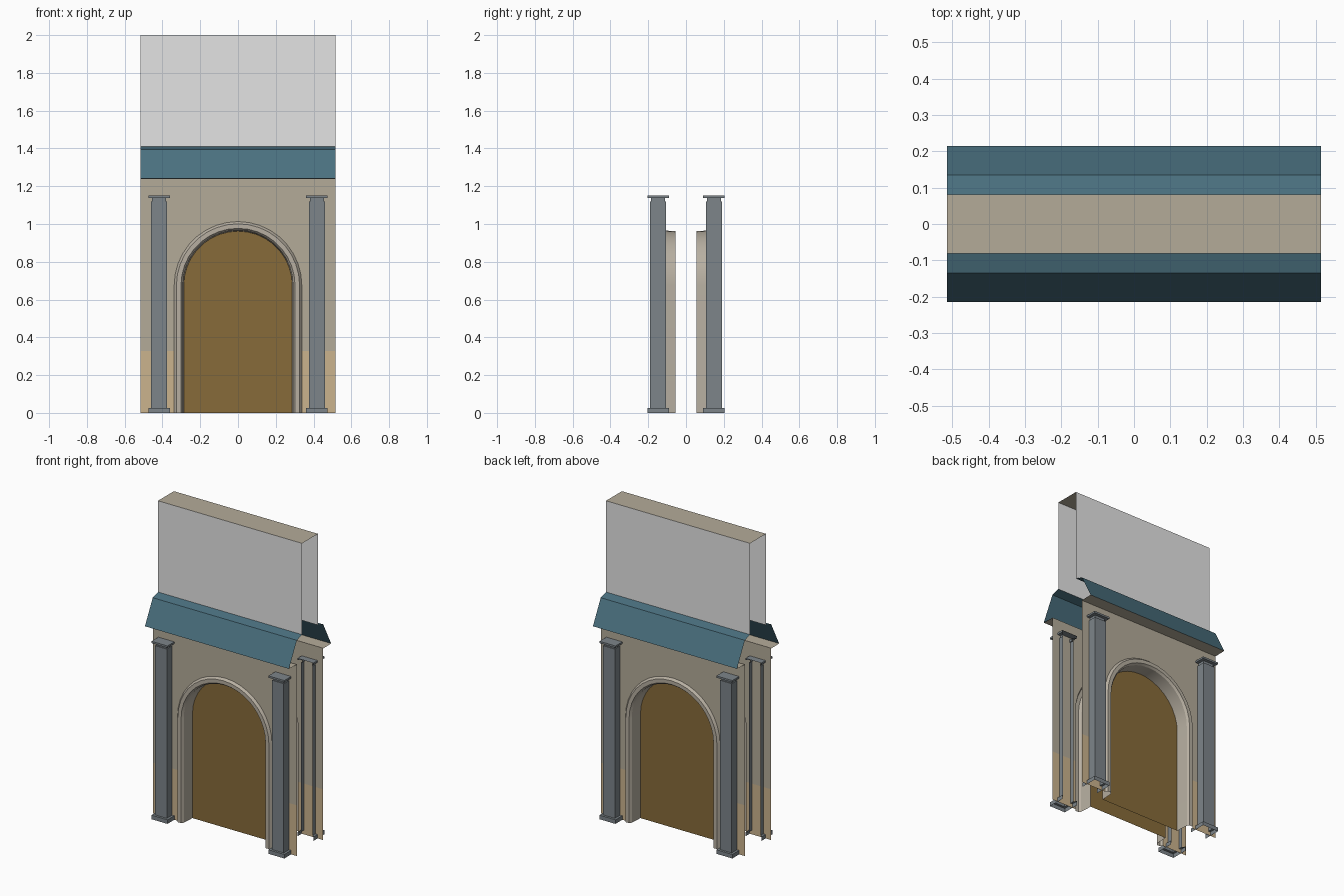
import bpy, math

if "Cube" in bpy.data.objects:
    bpy.data.objects.remove(bpy.data.objects["Cube"])

W = 0.515          # half width of the gate
WALL_Y = -0.135    # front wall plane
DOOR_Y = -0.055    # recessed door plane
SPRING = 0.675     # height where the arch starts
TOP = 1.24         # top of the lower wall
PLINTH = 0.328     # height of the colour change


def mat(name, r, g, b):
    def lin(c):
        c /= 255
        return c / 12.92 if c < 0.04045 else ((c + 0.055) / 1.055) ** 2.4
    m = bpy.data.materials.new(name)
    m.diffuse_color = (lin(r), lin(g), lin(b), 1)
    m.use_nodes = True
    m.node_tree.nodes["Principled BSDF"].inputs["Base Color"].default_value = m.diffuse_color
    return m


STONE = mat("beige_stone", 180, 171, 153)
TRIM = mat("pale_stone", 183, 175, 161)
TAN = mat("tan_plinth", 203, 179, 141)
DOOR = mat("brown_wood", 135, 107, 58)
GREY = mat("slate_grey", 125, 133, 138)
ROOF = mat("teal_roof", 74, 112, 127)
WHITE = mat("light_grey_panel", 228, 228, 228)


def add(name, verts, faces, mats):
    """Make a mesh and its twin turned half way round for the back side."""
    me = bpy.data.meshes.new(name)
    me.from_pydata(verts, [], faces)
    for m in mats:
        me.materials.append(m)
    front = bpy.data.objects.new("front_" + name, me)
    back = bpy.data.objects.new("back_" + name, me)
    back.rotation_euler.z = math.pi
    for o in (front, back):
        bpy.context.collection.objects.link(o)
    return me


def strip(name, profile, material):
    """Sheet of full width that follows a (y, z) profile upward."""
    verts = [(x, y, z) for y, z in profile for x in (-W, W)]
    faces = [(2 * i, 2 * i + 1, 2 * i + 3, 2 * i + 2) for i in range(len(profile) - 1)]
    return add(name, verts, faces, [material])


def arch(r, y, n=18):
    """Open arch outline from bottom left over the top to bottom right."""
    arc = [(-r * math.cos(math.pi * i / n), y, SPRING + r * math.sin(math.pi * i / n))
           for i in range(n + 1)]
    return [(-r, y, 0)] + arc + [(r, y, 0)]


# wall with arched opening, tan below the plinth line
R = 0.336
verts, faces = [], []


def quad(a, b, c, d):
    faces.append(tuple(range(len(verts), len(verts) + 4)))
    verts.extend((x, WALL_Y, z) for x, z in (a, b, c, d))


for x0, x1 in ((-W, -R), (R, W)):
    for z0, z1 in ((0, PLINTH), (PLINTH, SPRING), (SPRING, TOP)):
        quad((x0, z0), (x1, z0), (x1, z1), (x0, z1))
arc = arch(R, WALL_Y)[1:-1]
for (xa, _, za), (xb, _, zb) in zip(arc, arc[1:]):
    quad((xa, za), (xb, zb), (xb, TOP), (xa, TOP))
wall = add("wall", verts, faces, [STONE, TAN])
for p in wall.polygons:
    p.material_index = 1 if p.center.z < PLINTH else 0

# arch moulding and deep jamb
rings = [arch(r, y) for r, y in ((0.338, WALL_Y), (0.326, -0.15), (0.302, -0.15),
                                 (0.292, -0.137), (0.287, DOOR_Y))]
n = len(rings[0])
verts = [v for ring in rings for v in ring]
faces = [(k * n + i, (k + 1) * n + i, (k + 1) * n + i + 1, k * n + i + 1)
         for k in range(len(rings) - 1) for i in range(n - 1)]
trim = add("arch_trim", verts, faces, [TRIM])
trim.shade_smooth()
trim.set_sharp_from_angle(angle=math.radians(30))

# door panel
door = arch(0.288, DOOR_Y)
add("door", door, [tuple(reversed(range(len(door))))], [DOOR])

# square half-embedded columns, open toward the wall
COL = [(0.057, 0), (0.057, 0.026), (0.042, 0.026), (0.042, 1.12), (0.036, 1.12),
       (0.036, 1.138), (0.057, 1.138), (0.057, 1.15)]
for side, cx in (("left", -0.418), ("right", 0.418)):
    cy = -0.148
    verts = [(cx + sx * h, cy + sy * h, z) for h, z in COL
             for sx, sy in ((-1, 1), (-1, -1), (1, -1), (1, 1))]
    faces = [(4 * k + i, 4 * k + i + 1, 4 * k + i + 5, 4 * k + i + 4)
             for k in range(len(COL) - 1) for i in range(3)]
    e = len(verts) - 4
    faces.append((e, e + 1, e + 2, e + 3))
    add(side + "_column", verts, faces, [GREY])

# soffit, skirt roof, upper panel and top cover
strip("soffit", [(WALL_Y, TOP - 0.002), (-0.215, TOP)], STONE)
strip("roof", [(-0.215, TOP), (-0.135, 1.394), (-0.081, 1.41)], ROOF)
strip("upper_panel", [(-0.081, 1.41), (-0.081, 2.0)], WHITE)
strip("top_cover", [(-0.081, 2.0), (0, 2.0)], STONE)
